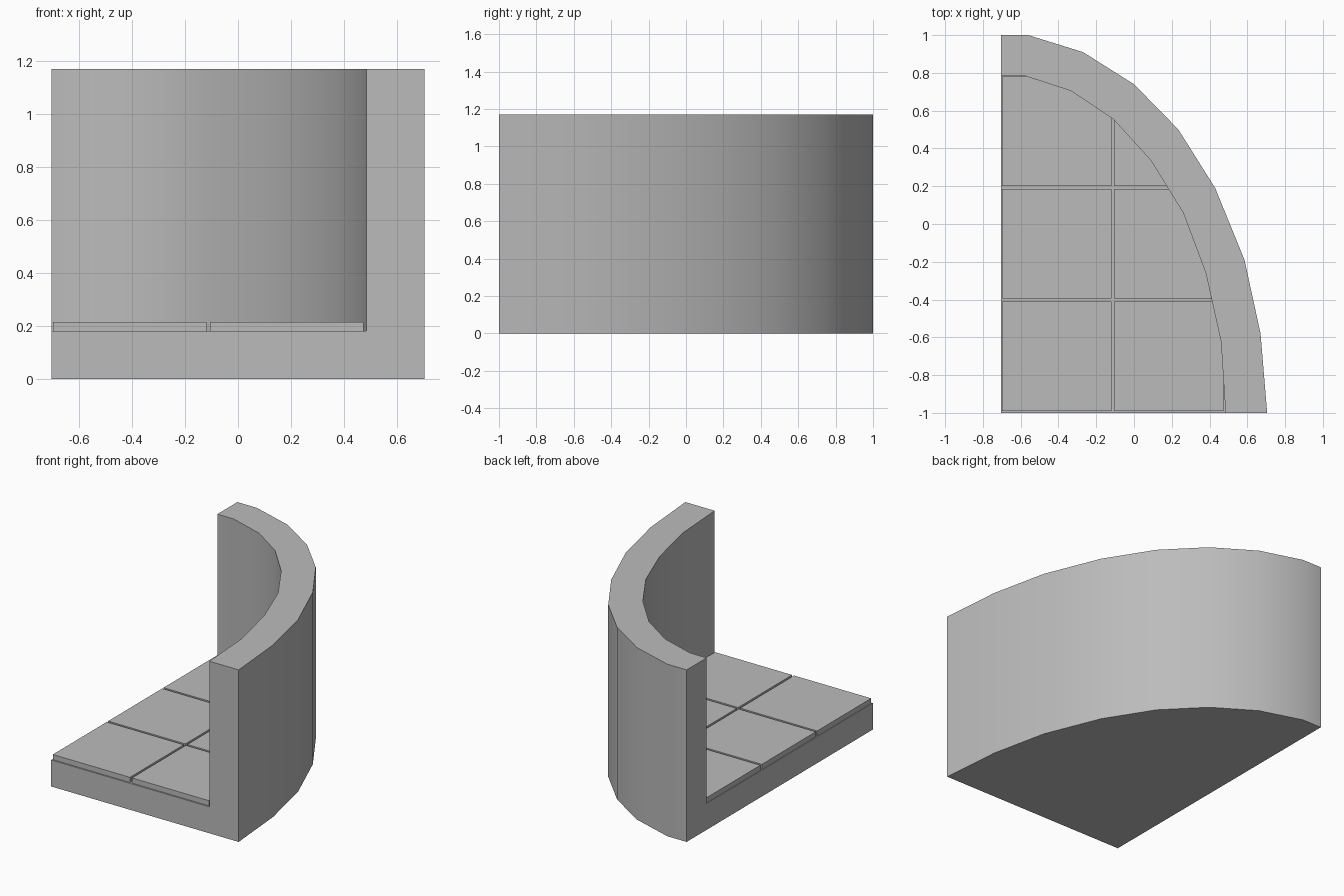
import bpy
import bmesh
from math import radians
from mathutils import Vector

cube = bpy.data.objects.get("Cube")
if cube:
    bpy.data.objects.remove(cube, do_unlink=True)

HEIGHT, FLOOR, TILE_TOP = 1.17, 0.18, 0.215
LEFT, FRONT = -0.705, -1.0

# Curved wall in plan, from the back round to the front
OUTER = [(LEFT, 1), (-0.56, 1), (-0.27, 0.91), (0, 0.74), (0.235, 0.5),
         (0.43, 0.19), (0.585, -0.19), (0.67, -0.58), (0.705, FRONT)]
INNER = [(LEFT, 0.785), (-0.58, 0.785), (-0.335, 0.705), (-0.11, 0.555), (0.09, 0.335),
         (0.26, 0.06), (0.38, -0.26), (0.46, -0.62), (0.485, FRONT)]

grey = bpy.data.materials.new("plain_grey")
grey.use_nodes = True
grey.diffuse_color = (0.5, 0.5, 0.5, 1)
grey.node_tree.nodes["Principled BSDF"].inputs["Base Color"].default_value = (0.5, 0.5, 0.5, 1)


def finish(bm, name):
    bmesh.ops.recalc_face_normals(bm, faces=bm.faces)
    mesh = bpy.data.meshes.new(name)
    bm.to_mesh(mesh)
    bm.free()
    mesh.materials.append(grey)
    obj = bpy.data.objects.new(name, mesh)
    bpy.context.collection.objects.link(obj)
    return obj


# Base and curved wall as one solid
bm = bmesh.new()


def row(points, z):
    return [bm.verts.new((x, y, z)) for x, y in points]


bottom, top = row(OUTER, 0), row(OUTER, HEIGHT)
inner_low, inner_top = row(INNER, FLOOR), row(INNER, HEIGHT)
corner_low, corner_floor = row([(LEFT, FRONT)], 0)[0], row([(LEFT, FRONT)], FLOOR)[0]

for a, b in ((bottom, top), (top, inner_top), (inner_top, inner_low)):
    for i in range(len(OUTER) - 1):
        bm.faces.new((a[i], a[i + 1], b[i + 1], b[i]))
bm.faces.new(bottom + [corner_low])
bm.faces.new(inner_low + [corner_floor])
for end in (0, -1):
    bm.faces.new((corner_low, bottom[end], top[end], inner_top[end],
                  inner_low[end], corner_floor))
wall = finish(bm, "curved_wall_and_base")
bpy.context.view_layer.objects.active = wall
wall.select_set(True)
bpy.ops.object.shade_smooth_by_angle(angle=radians(30))
wall.select_set(False)

# Floor tiles, trimmed where they meet the wall
SIZE, PITCH = 0.58, 0.595
for col in range(2):
    for r in range(3):
        x, y = -0.7 + col * PITCH, -0.99 + r * PITCH
        bm = bmesh.new()
        bmesh.ops.create_cube(bm, size=1)
        bmesh.ops.scale(bm, vec=(SIZE, SIZE, TILE_TOP - FLOOR), verts=bm.verts)
        bmesh.ops.translate(bm, verts=bm.verts,
                            vec=(x + SIZE / 2, y + SIZE / 2, (FLOOR + TILE_TOP) / 2))
        for (x0, y0), (x1, y1) in zip(INNER, INNER[1:]):
            cut = bmesh.ops.bisect_plane(
                bm, geom=bm.verts[:] + bm.edges[:] + bm.faces[:],
                plane_co=Vector((x0, y0, 0)), plane_no=Vector((y0 - y1, x1 - x0, 0)),
                clear_outer=True)
            edges = [e for e in cut["geom_cut"]
                     if isinstance(e, bmesh.types.BMEdge) and e.is_boundary]
            if edges:
                bmesh.ops.holes_fill(bm, edges=edges)
        finish(bm, f"floor_tile_{col + 1}_{r + 1}")
